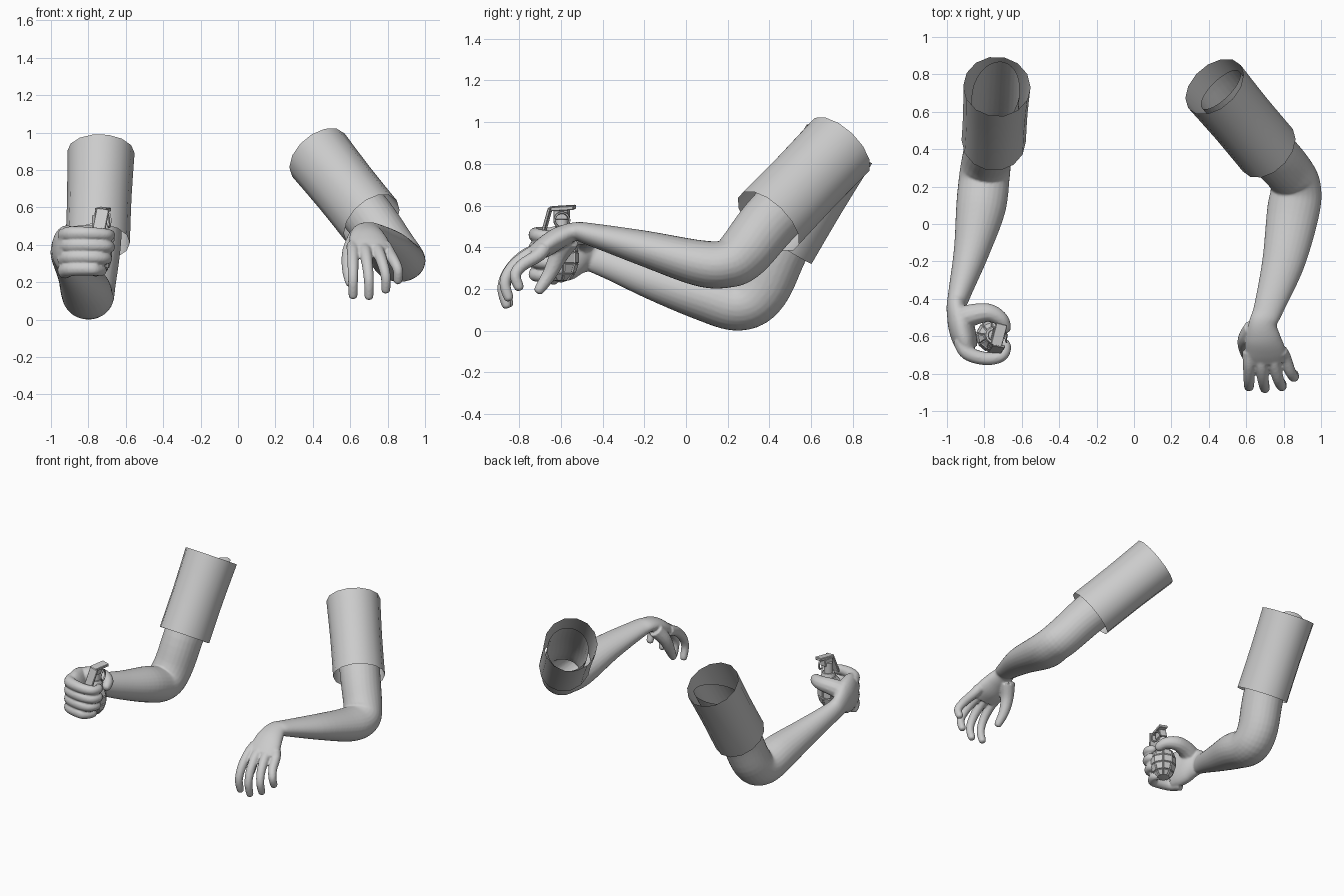
import bpy, bmesh, math
from mathutils import Vector, Matrix

if "Cube" in bpy.data.objects:
    bpy.data.objects.remove(bpy.data.objects["Cube"], do_unlink=True)

grey = bpy.data.materials.new("plain grey")
grey.use_nodes = True
grey.diffuse_color = (0.6, 0.6, 0.6, 1)
grey.node_tree.nodes["Principled BSDF"].inputs["Base Color"].default_value = (0.6, 0.6, 0.6, 1)


def finish(bm, name, angle=40):
    mesh = bpy.data.meshes.new(name)
    bm.to_mesh(mesh)
    bm.free()
    mesh.materials.append(grey)
    obj = bpy.data.objects.new(name, mesh)
    bpy.context.collection.objects.link(obj)
    bpy.ops.object.select_all(action='DESELECT')
    obj.select_set(True)
    bpy.context.view_layer.objects.active = obj
    bpy.ops.object.shade_smooth_by_angle(angle=math.radians(angle))
    return obj


def spline(points, steps):
    """Smooth path through points; radii ride along as extra components."""
    pts = [Vector(p) for p in points]
    pts = [pts[0] * 2 - pts[1]] + pts + [pts[-1] * 2 - pts[-2]]
    out = []
    for a, b, c, d in zip(pts, pts[1:], pts[2:], pts[3:]):
        for k in range(steps):
            t = k / steps
            out.append(0.5 * (2 * b + (c - a) * t + (2 * a - 5 * b + 4 * c - d) * t * t
                              + (3 * b - a - 3 * c + d) * t ** 3))
    return out + [pts[-2]]


def loft(bm, points, ref=(1, 0, 0), sides=20, steps=6, cap=True):
    """Elliptical tube through (x, y, z, side radius, up radius) points."""
    path = spline(points, steps)
    rings = []
    for i, p in enumerate(path):
        t = (path[min(i + 1, len(path) - 1)].to_3d() - path[max(i - 1, 0)].to_3d()).normalized()
        r = Vector(ref)
        s = (r - t * r.dot(t)).normalized()
        u = s.cross(t)
        ring = []
        for k in range(sides):
            a = math.tau * k / sides
            ring.append(bm.verts.new(Vector(p[:3]) + s * math.cos(a) * p[3] + u * math.sin(a) * p[4]))
        rings.append(ring)
    for lo, hi in zip(rings, rings[1:]):
        for k in range(sides):
            n = (k + 1) % sides
            bm.faces.new((lo[k], hi[k], hi[n], lo[n]))
    if cap:
        bm.faces.new(rings[0])
        bm.faces.new(rings[-1][::-1])


def finger(bm, points, r0, r1, ref=(1, 0, 0)):
    """Tapered round digit with a blunt rounded tip."""
    n = len(points) - 1
    pts = [(*p, r0 + (r1 - r0) * i / n, r0 + (r1 - r0) * i / n) for i, p in enumerate(points)]
    tip, before = Vector(points[-1]), Vector(points[-2])
    end = tip + (tip - before).normalized() * r1 * 0.7
    pts.append((*end, r1 * 0.5, r1 * 0.5))
    loft(bm, pts, ref, 12, 5)


def fuse(bm, name, cut_at, cut_dir):
    """Melt overlapping tubes into one skin and open the shoulder end."""
    rough = finish(bm, name + "_rough")
    mod = rough.modifiers.new("skin", 'REMESH')
    mod.mode, mod.voxel_size = 'VOXEL', 0.007
    soft = rough.modifiers.new("soften", 'SMOOTH')
    soft.factor, soft.iterations = 0.5, 4
    graph = bpy.context.evaluated_depsgraph_get()
    mesh = bpy.data.meshes.new_from_object(rough.evaluated_get(graph))
    out = bmesh.new()
    out.from_mesh(mesh)
    bpy.data.objects.remove(rough, do_unlink=True)
    bpy.data.meshes.remove(mesh)
    bmesh.ops.bisect_plane(out, geom=out.verts[:] + out.edges[:] + out.faces[:],
                           plane_co=cut_at, plane_no=cut_dir, clear_outer=True)
    return finish(out, name, 70)


# Left arm with relaxed hand
bm = bmesh.new()
loft(bm, [(.33, .88, 1.0, .14, .14), (.47, .71, .82, .14, .14), (.70, .425, .55, .135, .14),
          (.83, .275, .37, .13, .13), (.865, .19, .32, .135, .115), (.85, .06, .325, .14, .11),
          (.80, -.2, .395, .115, .085), (.72, -.45, .46, .08, .055), (.69, -.53, .475, .075, .045),
          (.69, -.61, .445, .095, .052), (.70, -.68, .40, .11, .05), (.705, -.74, .365, .105, .036)],
     sides=28)
for x, spread, reach, drop in ((.615, 0, 0, 0), (.675, .025, .01, -.005),
                               (.735, .055, 0, .03), (.785, .07, -.05, .08)):
    finger(bm, [(x, -.68, .395), (x + spread * .3, -.76 - reach, .36),
                (x + spread * .7, -.835 - reach, .29 + drop * .3),
                (x + spread, -.868 - reach, .21 + drop * .7),
                (x + spread, -.85 - reach, .128 + drop)], .036, .024)
finger(bm, [(.64, -.56, .44), (.60, -.61, .36), (.59, -.655, .27), (.60, -.705, .195)], .054, .025)
fuse(bm, "left_arm", (.465, .72, .83), (-.66, .66, .35))

# Right arm with gripping hand
bm = bmesh.new()
loft(bm, [(-.73, .83, 1.02, .125, .13), (-.74, .69, .80, .128, .135), (-.755, .465, .44, .132, .145),
          (-.785, .355, .2, .132, .14), (-.80, .25, .125, .135, .125), (-.82, .08, .17, .132, .12),
          (-.87, -.15, .24, .095, .095), (-.935, -.38, .325, .06, .072), (-.95, -.45, .36, .052, .085),
          (-.93, -.52, .375, .068, .12), (-.91, -.60, .37, .068, .135), (-.89, -.665, .365, .055, .125)],
     sides=28)
for i in range(4):
    z, short = .46 - .063 * i, (0, 0, .015, .045)[i]
    finger(bm, [(-.93, -.62, z - .012), (-.89, -.69, z), (-.79, -.72, z),
                (-.71 - short, -.705, z - .005), (-.685 - short, -.66, z - .008),
                (-.70 - short, -.63, z - .008)], .042, .026, (0, 0, 1))
finger(bm, [(-.93, -.51, .42), (-.86, -.485, .445), (-.775, -.475, .455), (-.71, -.51, .45),
            (-.685, -.56, .43)], .068, .03, (0, 0, 1))
fuse(bm, "right_arm", (-.74, .70, .81), (-.25, -.12, .95))

# Open sleeves
for name, top, cuff in (("left_sleeve", (.43, .735, .88), (.715, .395, .525)),
                        ("right_sleeve", (-.733, .735, .895), (-.75, .445, .415))):
    bm = bmesh.new()
    mid = (Vector(top) + Vector(cuff)) / 2
    loft(bm, [(*top, .18, .187), (*mid, .172, .184), (*cuff, .172, .188)], sides=14, steps=2, cap=False)
    finish(bm, name, 60)

# Segmented grenade body
centre = Vector((-.76, -.6, .35))
bm = bmesh.new()
bmesh.ops.create_uvsphere(bm, u_segments=9, v_segments=7, radius=1)
bmesh.ops.scale(bm, vec=(.084, .084, .12), verts=bm.verts)
bmesh.ops.translate(bm, vec=centre, verts=bm.verts)
bm.normal_update()
quads = [f for f in bm.faces if len(f.verts) == 4]
bmesh.ops.inset_individual(bm, faces=quads, thickness=.006, depth=.006)
finish(bm, "grenade_body", 50)

# Fuse neck and collar
for name, z, r, h in (("fuse_neck", .50, .034, .12), ("fuse_collar", .475, .05, .025)):
    bm = bmesh.new()
    bmesh.ops.create_cone(bm, cap_ends=True, segments=12, radius1=r, radius2=r * .85, depth=h,
                          matrix=Matrix.Translation((-.75, -.595, z)))
    finish(bm, name)

# Safety lever: location, size, and tilt about x, y and z
for name, loc, size, tilt in (("lever_top", (-.722, -.592, .588), (.06, .12, .02), (.06, .1, -.25)),
                              ("lever_arm", (-.735, -.668, .525), (.068, .014, .14), (-.3, .14, -.2)),
                              ("fuse_block", (-.735, -.595, .56), (.05, .07, .05), (0, .1, -.25))):
    bm = bmesh.new()
    turn = (Matrix.Rotation(tilt[2], 4, 'Z') @ Matrix.Rotation(tilt[1], 4, 'Y')
            @ Matrix.Rotation(tilt[0], 4, 'X'))
    bmesh.ops.create_cube(bm, size=1, matrix=Matrix.Translation(loc) @ turn @ Matrix.Diagonal((*size, 1)))
    bmesh.ops.bevel(bm, geom=bm.edges[:], offset=.003, segments=1, affect='EDGES')
    finish(bm, name, 30)

# Pull ring
bpy.ops.mesh.primitive_torus_add(major_segments=20, minor_segments=6, major_radius=.036, minor_radius=.006,
                                 location=(-.69, -.595, .53), rotation=(0, math.pi / 2, .2))
ring = bpy.context.object
ring.name = "pull_ring"
ring.data.materials.append(grey)
bpy.ops.object.shade_smooth_by_angle(angle=math.radians(60))
